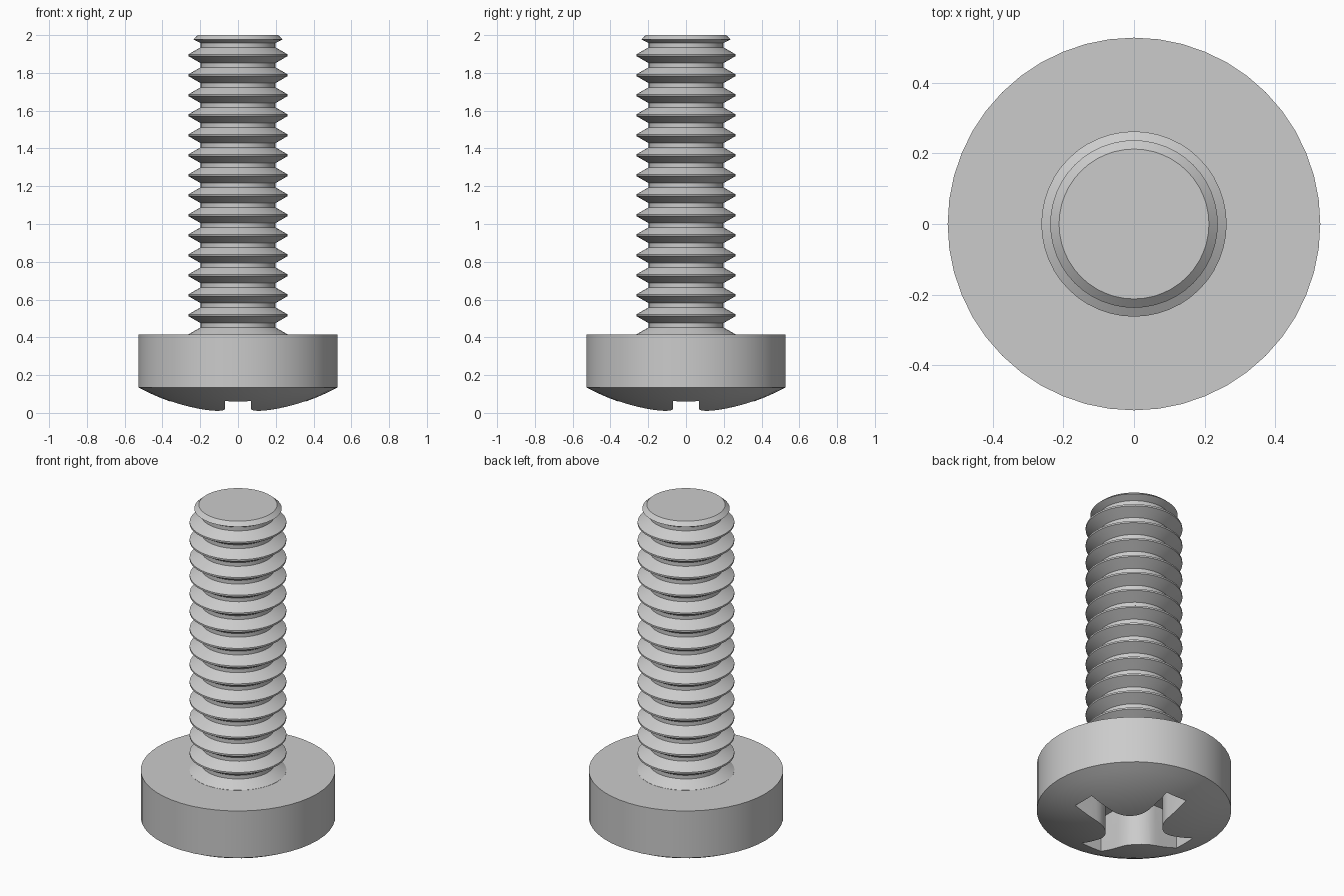
import bpy, bmesh, math
from mathutils import Vector

SIDES = 48
HEAD_R, RIM_Z, HEAD_TOP = 0.527, 0.135, 0.415
CREST_R, ROOT_R, PITCH = 0.262, 0.198, 0.1059

cube = bpy.data.objects.get("Cube")
if cube:
    bpy.data.objects.remove(cube, do_unlink=True)

steel = bpy.data.materials.new("light_grey_steel")
steel.use_nodes = True
colour = (0.6, 0.6, 0.6, 1)
steel.diffuse_color = colour
steel.node_tree.nodes["Principled BSDF"].inputs["Base Color"].default_value = colour


def add_object(name, bm):
    bmesh.ops.recalc_face_normals(bm, faces=bm.faces)
    mesh = bpy.data.meshes.new(name)
    bm.to_mesh(mesh)
    bm.free()
    mesh.materials.append(steel)
    obj = bpy.data.objects.new(name, mesh)
    bpy.context.collection.objects.link(obj)
    return obj


def lathe(name, profile):
    """Turn an (r, z) profile, running from bottom to top, about the z axis."""
    bm = bmesh.new()
    rings = []
    for r, z in profile:
        if r == 0:
            rings.append([bm.verts.new((0, 0, z))] * SIDES)
        else:
            angles = [math.tau * i / SIDES for i in range(SIDES)]
            rings.append([bm.verts.new((r * math.cos(a), r * math.sin(a), z)) for a in angles])
    for low, high in zip(rings, rings[1:]):
        for i in range(SIDES):
            j = (i + 1) % SIDES
            corners = dict.fromkeys((low[i], low[j], high[j], high[i]))
            bm.faces.new(list(corners))
    for ring in (rings[0], rings[-1]):
        if ring[0] != ring[1]:
            bm.faces.new(ring)
    return add_object(name, bm)


def smooth(obj):
    bpy.ops.object.select_all(action='DESELECT')
    obj.select_set(True)
    bpy.context.view_layer.objects.active = obj
    bpy.ops.object.shade_smooth_by_angle(angle=math.radians(28))


# Head: shallow spherical dome below a straight cylindrical rim
dome_r = (HEAD_R ** 2 + RIM_Z ** 2) / (2 * RIM_Z)
steps = 10
dome = []
for k in range(steps):
    r = HEAD_R * k / steps
    dome.append((r, dome_r - math.sqrt(dome_r ** 2 - r ** 2)))
head = lathe("screw_head", dome + [(HEAD_R, RIM_Z), (HEAD_R, HEAD_TOP)])

# Cross recess: four arms joined by rounded inner corners
half_w, reach, fillet, depth = 0.068, 0.358, 0.14, 0.27
outline = []
for q in range(4):
    corner = [(reach, -half_w), (reach, half_w)]
    centre = half_w + fillet
    for k in range(9):
        a = math.radians(270 - 90 * k / 8)
        corner.append((centre + fillet * math.cos(a), centre + fillet * math.sin(a)))
    turn = math.pi / 2 * q
    c, s = math.cos(turn), math.sin(turn)
    outline += [(x * c - y * s, x * s + y * c) for x, y in corner]
bm = bmesh.new()
base = bm.faces.new([bm.verts.new((x, y, -0.1)) for x, y in outline])
top = bmesh.ops.extrude_face_region(bm, geom=[base])["geom"]
bmesh.ops.translate(bm, vec=Vector((0, 0, depth + 0.1)),
                    verts=[v for v in top if isinstance(v, bmesh.types.BMVert)])
cutter = add_object("recess_cutter", bm)
cutter.hide_render = True

cut = head.modifiers.new("cross_recess", 'BOOLEAN')
cut.operation = 'DIFFERENCE'
cut.solver = 'EXACT'
cut.object = cutter
bpy.context.view_layer.objects.active = head
bpy.ops.object.modifier_apply(modifier=cut.name)
bpy.data.objects.remove(cutter, do_unlink=True)
smooth(head)

# Shaft: stacked thread ridges, flared at the head and chamfered at the tip
crest_half, root_half = 0.005, 0.011
profile = [(CREST_R, HEAD_TOP - 0.015)]
first = HEAD_TOP - 0.004
for k in range(15):
    z = first + PITCH * k
    if k:
        profile.append((CREST_R, z - crest_half))
    profile += [(CREST_R, z + crest_half),
                (ROOT_R, z + PITCH / 2 - root_half),
                (ROOT_R, z + PITCH / 2 + root_half)]
profile += [(0.237, 1.978), (0.212, 2.0)]
smooth(lathe("threaded_shaft", profile))
